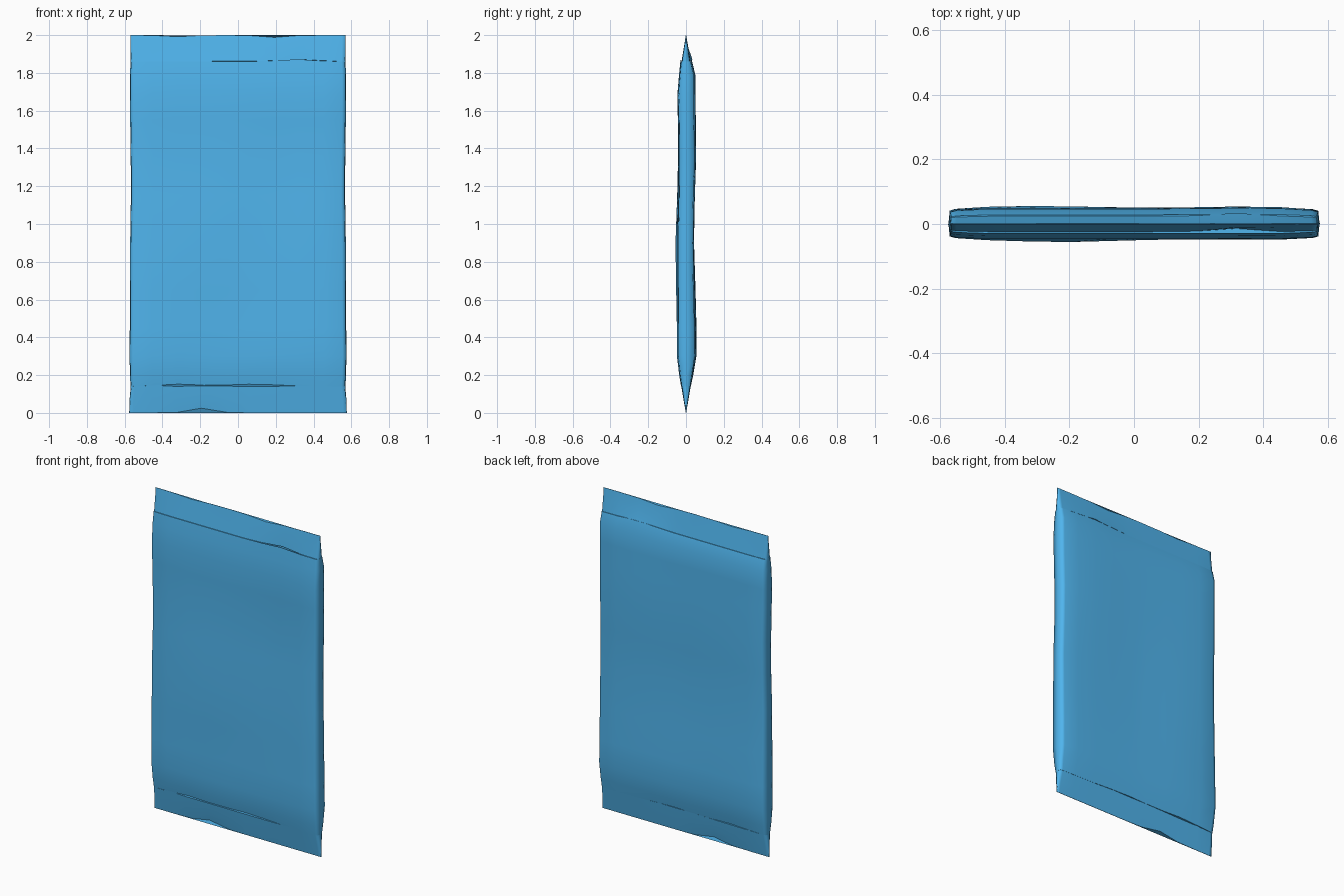
import bpy, bmesh
from math import exp

if "Cube" in bpy.data.objects:
    bpy.data.objects.remove(bpy.data.objects["Cube"])

blue = bpy.data.materials.new("blue_foil")
blue.diffuse_color = (0.08, 0.46, 0.85, 1)
blue.use_nodes = True
blue.node_tree.nodes["Principled BSDF"].inputs["Base Color"].default_value = blue.diffuse_color

COLS = [-1, -0.97, -0.8, -0.56, -0.34, -0.1, 0.1, 0.34, 0.56, 0.8, 0.97, 1]


def bump(x, z, cx, cz, rx, rz):
    return exp(-((x - cx) / rx) ** 2 - ((z - cz) / rz) ** 2)


def sleeve(name, rows, dent, shift):
    """Flattened tube; rows are (z, half width, front depth, back depth)."""
    bm = bmesh.new()
    rings = []
    for z, w, f, b in rows:
        pts = []
        for sign, depth, cols in ((-1, f, COLS), (1, b, COLS[::-1])):
            for c in cols:
                x = c * w
                d = depth * (0.8 if abs(c) == 1 else 0.9 if abs(c) == 0.97 else 1)
                pts.append((x, sign * d + dent(x, z, sign), z + shift(x, z)))
            # rounded side edge
            s = cols[-1]
            pts.append((s * (w + 0.004), 0, z))
        rings.append([bm.verts.new(p) for p in pts])
    n = len(rings[0])
    for a, b in zip(rings, rings[1:]):
        for i in range(n):
            j = (i + 1) % n
            bm.faces.new((a[i], a[j], b[j], b[i])).smooth = True
    for ring in (rings[0], rings[-1]):
        bm.faces.new(ring)
        for i in range(n):
            bm.edges.get((ring[i], ring[(i + 1) % n])).smooth = False
    bmesh.ops.recalc_face_normals(bm, faces=bm.faces)
    me = bpy.data.meshes.new(name)
    bm.to_mesh(me)
    bm.free()
    me.materials.append(blue)
    ob = bpy.data.objects.new(name, me)
    bpy.context.collection.objects.link(ob)
    return ob


# Padded pouch with soft dents
def body_dent(x, z, s):
    if s < 0:
        return (-0.008 * bump(x, z, -0.22, 0.85, 0.2, 0.35)
                + 0.006 * bump(x, z, 0.3, 1.3, 0.2, 0.3)
                + 0.005 * bump(x, z, -0.1, 0.45, 0.2, 0.2))
    return (0.006 * bump(x, z, -0.3, 0.5, 0.2, 0.3)
            + 0.006 * bump(x, z, 0.32, 1.5, 0.2, 0.35)
            - 0.006 * bump(x, z, 0, 0.95, 0.2, 0.3))


def body_shift(x, z):
    if z < 0.2:
        return 0.012 * (bump(x, 0, 0.08, 0, 0.2, 1) + bump(x, 0, -0.32, 0, 0.15, 1))
    if z > 1.8:
        return 0.012 * bump(x, 0, 0.31, 0, 0.12, 1)
    return 0


sleeve("pouch_body", [
    (0.14, 0.565, 0.026, 0.026), (0.2, 0.568, 0.036, 0.036),
    (0.3, 0.57, 0.048, 0.051), (0.45, 0.569, 0.048, 0.05),
    (0.65, 0.568, 0.048, 0.046), (0.9, 0.567, 0.048, 0.042),
    (1.15, 0.563, 0.043, 0.045), (1.35, 0.564, 0.041, 0.049),
    (1.55, 0.567, 0.043, 0.046), (1.68, 0.568, 0.046, 0.046),
    (1.79, 0.568, 0.037, 0.046), (1.86, 0.565, 0.029, 0.028)], body_dent, body_shift)


# Tapered crimped seals with slightly nicked edges
def seal_dent(x, z, s):
    return 0.01 * bump(x, z, 0.31, 1.86, 0.09, 0.05)


def seal_shift(x, z):
    if z > 1.99:
        return -0.012 * (0.7 * bump(x, 0, -0.32, 0, 0.1, 1) + bump(x, 0, 0.19, 0, 0.1, 1))
    if z < 0.01:
        return 0.025 * bump(x, 0, -0.19, 0, 0.09, 1)
    return body_shift(x, z) if abs(z - 1) > 0.85 and 0.1 < z < 1.9 else 0


sleeve("top_seal", [(1.86, 0.565, 0.024, 0.024), (1.93, 0.566, 0.012, 0.012),
                    (2.0, 0.566, 0.001, 0.001)], seal_dent, seal_shift)
sleeve("bottom_seal", [(0.0, 0.572, 0.001, 0.001), (0.07, 0.57, 0.013, 0.013),
                       (0.14, 0.564, 0.025, 0.025)], seal_dent, seal_shift)
